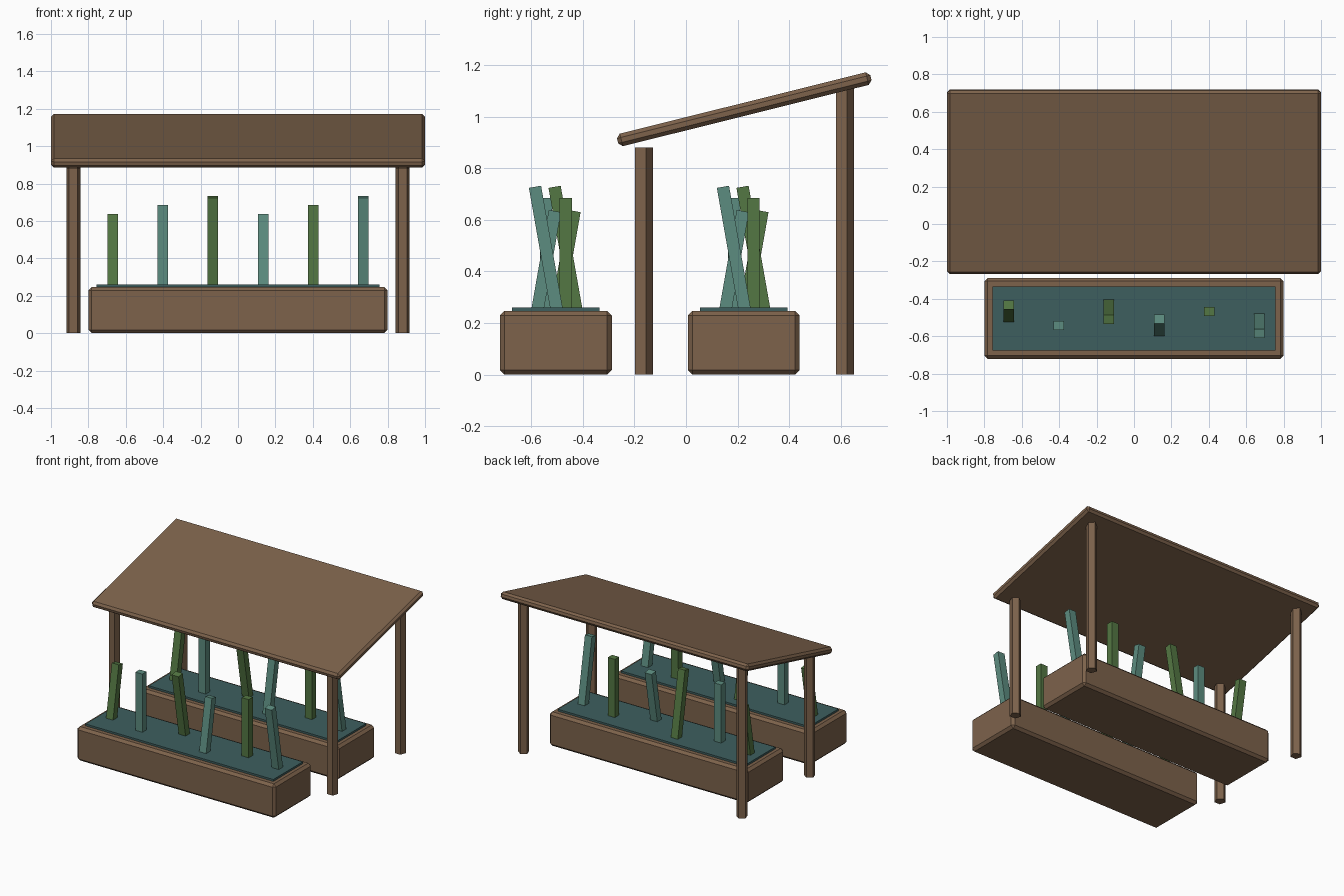
import bpy
import math

if "Cube" in bpy.data.objects:
    bpy.data.objects.remove(bpy.data.objects["Cube"])


def material(name, rgb):
    m = bpy.data.materials.new(name)
    m.diffuse_color = (*rgb, 1.0)
    m.use_nodes = True
    m.node_tree.nodes["Principled BSDF"].inputs["Base Color"].default_value = m.diffuse_color
    return m


WOOD = material("brown wood", (0.205, 0.123, 0.071))
SOIL = material("dark teal soil", (0.048, 0.114, 0.114))
GREEN = material("leaf green", (0.088, 0.185, 0.056))
TEAL = material("pale teal", (0.108, 0.265, 0.215))


def box(name, centre, size, mat, tilt=0.0, bevel=0.0):
    """Box tilted about x, with optional single-segment chamfers."""
    bpy.ops.mesh.primitive_cube_add(size=1, location=centre)
    ob = bpy.context.object
    ob.name = name
    ob.scale = size
    bpy.ops.object.transform_apply(location=False, rotation=False, scale=True)
    ob.rotation_euler.x = tilt
    if bevel:
        mod = ob.modifiers.new("chamfer", 'BEVEL')
        mod.width = bevel
        mod.segments = 1
    ob.data.materials.append(mat)
    return ob


# Sloping roof panel
box("roof", (0, 0.226, 1.029), (2.0, 1.013, 0.05), WOOD,
    tilt=math.radians(14), bevel=0.015)

# Five-sided posts, short at the front and tall at the back
for label, y, height in (("front", -0.167, 0.88), ("back", 0.613, 1.11)):
    for side, x in (("left", -0.88), ("right", 0.88)):
        bpy.ops.mesh.primitive_cylinder_add(
            vertices=5, radius=0.0385, depth=height, location=(x, y, height / 2))
        post = bpy.context.object
        post.name = f"{label}_{side}_post"
        post.data.materials.append(WOOD)

# Two planters, each with soil and a row of six stalks
TOPS = (0.637, 0.685, 0.732)
LEANS = (-10, 0, 10)      # degrees about x
for label, y in (("front", -0.505), ("back", 0.224)):
    box(f"{label}_planter", (0, y, 0.1235), (1.6, 0.434, 0.247), WOOD, bevel=0.018)
    box(f"{label}_soil", (0, y, 0.25), (1.515, 0.34, 0.022), SOIL)
    for i in range(6):
        green = i % 2 == 0
        top = TOPS[i % 3]
        length = top - 0.24
        box(f"{label}_stalk_{i + 1}",
            (-0.67 + 0.268 * i, y + (0.038 if green else -0.038), top - length / 2),
            (0.056, 0.048, length), GREEN if green else TEAL,
            tilt=math.radians(LEANS[i % 3]))
